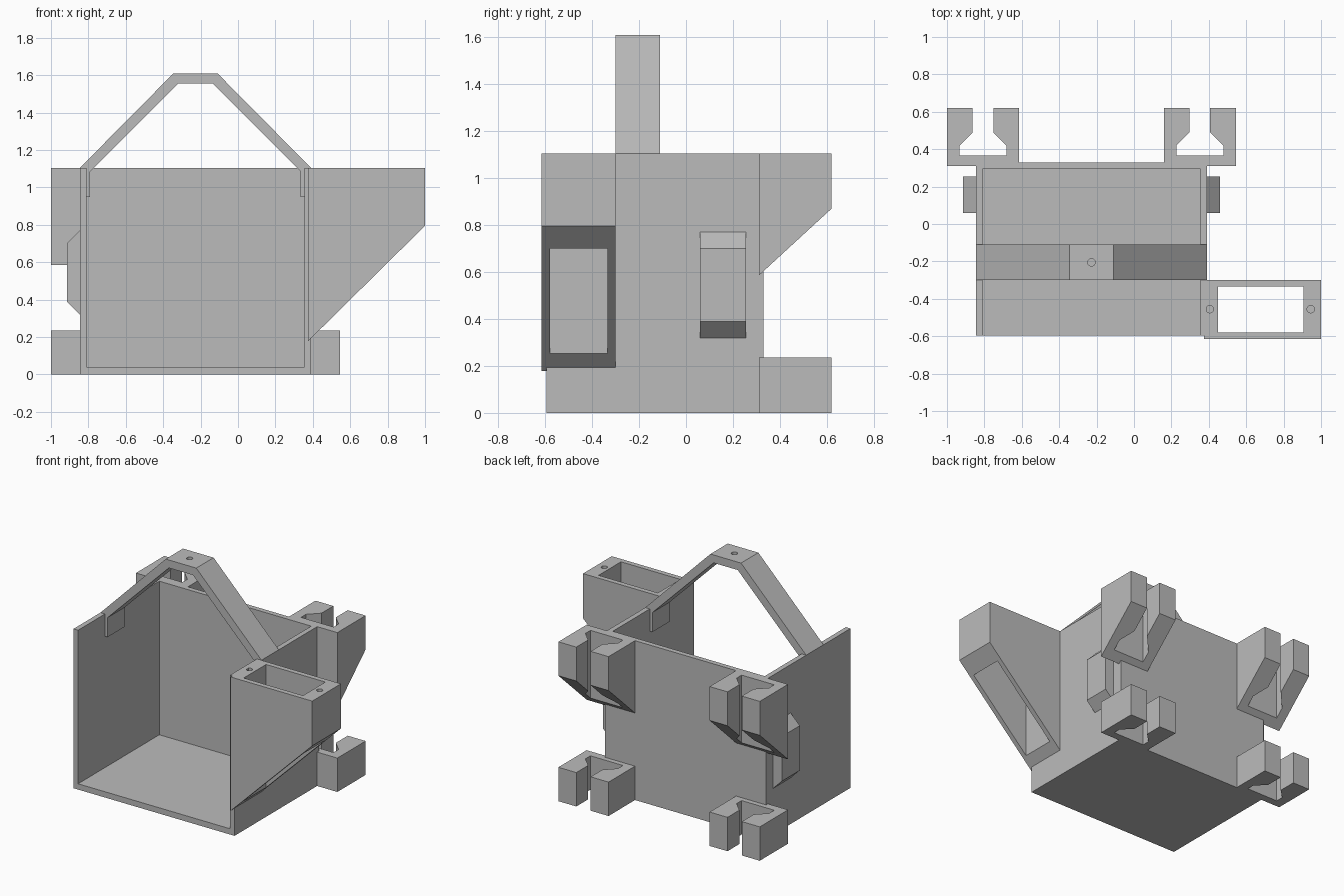
import bpy
import bmesh
from mathutils import Vector

if "Cube" in bpy.data.objects:
    bpy.data.objects.remove(bpy.data.objects["Cube"], do_unlink=True)

# Single plain grey material
GREY = (0.5, 0.5, 0.5, 1)
grey = bpy.data.materials.new("plain_grey")
grey.use_nodes = True
grey.diffuse_color = GREY
grey.node_tree.nodes["Principled BSDF"].inputs["Base Color"].default_value = GREY


def finish(name, bm):
    bmesh.ops.recalc_face_normals(bm, faces=bm.faces)
    mesh = bpy.data.meshes.new(name)
    bm.to_mesh(mesh)
    bm.free()
    mesh.materials.append(grey)
    obj = bpy.data.objects.new(name, mesh)
    bpy.context.collection.objects.link(obj)
    return obj


def prism(name, outline, axis, low, high, slope=None):
    """Extrude an outline along y or z; slope = (point, normal) trims one side."""
    bm = bmesh.new()
    place = (lambda a, b: (a, low, b)) if axis == "y" else (lambda a, b: (a, b, low))
    face = bm.faces.new([bm.verts.new(place(a, b)) for a, b in outline])
    grown = bmesh.ops.extrude_face_region(bm, geom=[face])["geom"]
    step = Vector((0, high - low, 0)) if axis == "y" else Vector((0, 0, high - low))
    bmesh.ops.translate(bm, vec=step, verts=[g for g in grown if isinstance(g, bmesh.types.BMVert)])
    if slope:
        cut = bmesh.ops.bisect_plane(bm, geom=bm.verts[:] + bm.edges[:] + bm.faces[:],
                                     plane_co=slope[0], plane_no=slope[1], clear_outer=True)
        rim = [g for g in cut["geom_cut"] if isinstance(g, bmesh.types.BMEdge)]
        bmesh.ops.contextual_create(bm, geom=rim)
    return finish(name, bm)


def box(name, x0, x1, y0, y1, z0, z1):
    return prism(name, [(x0, y0), (x1, y0), (x1, y1), (x0, y1)], "z", z0, z1)


def drill(name, x, y, z0, z1):
    bm = bmesh.new()
    bmesh.ops.create_cone(bm, cap_ends=True, segments=24, radius1=0.02, radius2=0.02, depth=z1 - z0)
    bmesh.ops.translate(bm, vec=(x, y, (z0 + z1) / 2), verts=bm.verts)
    return finish(name, bm)


def carve(obj, *cutters):
    """Subtract the cutters, keep the result and drop the cutters."""
    for cutter in cutters:
        cutter.hide_render = True
        mod = obj.modifiers.new("carve", "BOOLEAN")
        mod.operation = "DIFFERENCE"
        mod.solver = "EXACT"
        mod.object = cutter
    graph = bpy.context.evaluated_depsgraph_get()
    mesh = bpy.data.meshes.new_from_object(obj.evaluated_get(graph))
    obj.modifiers.clear()
    obj.data = mesh
    for cutter in cutters:
        bpy.data.objects.remove(cutter, do_unlink=True)


LEFT, RIGHT, TOP = 0.39, -0.845, 1.105
MID = (LEFT + RIGHT) / 2

# Main bin, open at the front and the top
body = box("bin_body", RIGHT, LEFT, -0.595, 0.33, 0, TOP)
carve(body, box("bin_cutter", RIGHT + 0.035, LEFT - 0.035, -0.8, 0.295, 0.04, 1.4))

# Side pocket with a slanted underside, a vertical opening and blind screw holes
pocket = prism("side_pocket", [(0.375, 0.178), (1, 0.795), (1, TOP), (0.375, TOP)], "y", -0.615, -0.3)
carve(pocket,
      box("pocket_cutter", 0.45, 0.905, -0.58, -0.335, 0, 1.4),
      drill("inner_screw_cutter", 0.405, -0.455, 0.95, 1.3),
      drill("outer_screw_cutter", 0.945, -0.455, 0.95, 1.3))

# Arched handle with tabs gripping the inside of both walls
half = [(0.355, 0.95), (0.335, 0.95), (0.335, 1.085), (-0.135, 1.555)]
outer = [(-0.11, 1.61), (LEFT, TOP), (0.355, TOP)]
mirror = lambda pts: [(2 * MID - x, z) for x, z in reversed(pts)]
handle = prism("arched_handle", outer + half + mirror(half) + mirror(outer), "y", -0.3, -0.11)
carve(handle, drill("handle_hole_cutter", MID, -0.205, 1.45, 1.7))

# Chamfered bosses on both side walls
for name, wall, sign in (("left_boss", LEFT, 1), ("right_boss", RIGHT, -1)):
    prism(name, [(wall, 0.32), (wall + sign * 0.07, 0.39), (wall + sign * 0.07, 0.70),
                 (wall, 0.77)], "y", 0.06, 0.255)

# Rear clips: slotted at the back, upper pair trimmed by a slanted underside
clip_half = [(0.1925, 0.31), (0.1925, 0.62), (0.055, 0.62), (0.055, 0.49), (0.125, 0.42), (0.125, 0.365)]
for side, centre in (("left", 0.3525), ("right", -0.8075)):
    outline = ([(centre + x, y) for x, y in clip_half]
               + [(centre - x, y) for x, y in reversed(clip_half)])
    prism(side + "_lower_clip", outline, "z", 0, 0.235)
    prism(side + "_upper_clip", outline, "z", 0.5, TOP,
          slope=((0, 0.31, 0.585), (0, 0.285, -0.31)))
